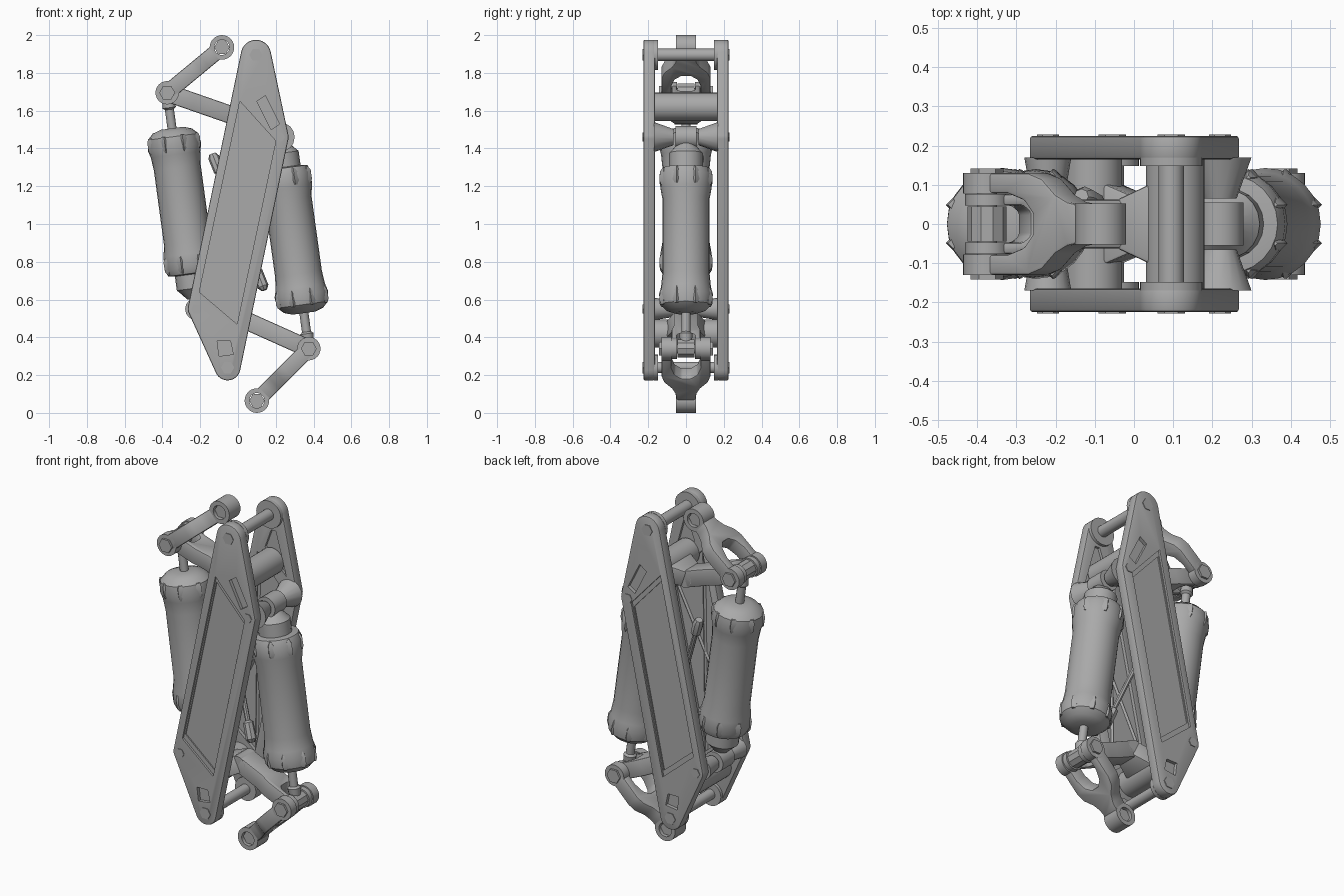
import bpy, bmesh, math
from mathutils import Vector, geometry

cube = bpy.data.objects.get("Cube")
if cube:
    bpy.data.objects.remove(cube)

grey = bpy.data.materials.new("plain_grey")
grey.use_nodes = True
GREY = (0.4, 0.4, 0.4, 1)
grey.diffuse_color = GREY
grey.node_tree.nodes["Principled BSDF"].inputs["Base Color"].default_value = GREY
Y = Vector((0, 1, 0))


def at(p, y=0.0):
    return Vector((p[0], y, p[1]))


def finish(name, bm, smooth=True):
    bmesh.ops.recalc_face_normals(bm, faces=bm.faces)
    mesh = bpy.data.meshes.new(name)
    bm.to_mesh(mesh)
    bm.free()
    mesh.materials.append(grey)
    ob = bpy.data.objects.new(name, mesh)
    bpy.context.collection.objects.link(ob)
    if smooth:
        smooth_angle(ob)
    return ob


def activate(ob):
    bpy.ops.object.select_all(action='DESELECT')
    ob.select_set(True)
    bpy.context.view_layer.objects.active = ob


def smooth_angle(ob):
    activate(ob)
    bpy.ops.object.shade_smooth_by_angle(angle=math.radians(35))


def apply(ob, kind, **settings):
    mod = ob.modifiers.new(kind, kind)
    for key, value in settings.items():
        setattr(mod, key, value)
    activate(ob)
    bpy.ops.object.modifier_apply(modifier=mod.name)


def prism(name, points, depth, smooth=True):
    """Extrude a planar loop of 3D points along a vector."""
    bm = bmesh.new()
    face = bm.faces.new([bm.verts.new(p) for p in points])
    new = bmesh.ops.extrude_face_region(bm, geom=[face])["geom"]
    bmesh.ops.translate(bm, vec=depth,
                        verts=[v for v in new if isinstance(v, bmesh.types.BMVert)])
    return finish(name, bm, smooth)


def lathe(name, a, b, profile, segs=20, ring=False):
    """Turn (distance, radius) pairs about the line from a to b."""
    axis = (b - a).normalized()
    side = Y if abs(axis.y) < 0.7 else Vector((1, 0, 0))
    side = (side - axis * side.dot(axis)).normalized()
    other = axis.cross(side)
    bm = bmesh.new()
    loops = []
    for d, r in profile:
        loops.append([bm.verts.new(a + axis * d + r * (
            side * math.cos(math.tau * i / segs) + other * math.sin(math.tau * i / segs)))
            for i in range(segs)])
    pairs = list(zip(loops, loops[1:]))
    if ring:
        pairs.append((loops[-1], loops[0]))
    else:
        bm.faces.new(loops[0])
        bm.faces.new(loops[-1])
    for lo, hi in pairs:
        for i in range(segs):
            j = (i + 1) % segs
            bm.faces.new((lo[i], lo[j], hi[j], hi[i]))
    return finish(name, bm)


def pin(name, p, r, y0, y1, segs=20, r1=None):
    return lathe(name, at(p, y0), at(p, y1), [(0, r), (abs(y1 - y0), r1 or r)], segs)


def bar(name, a, b, half_plan, thick, inner=()):
    """Flat arm from a to b; plan is (distance, half width), optionally forked."""
    a, b = at(a), at(b)
    u = (b - a).normalized()
    w = u.cross(Y) * thick
    plan = list(half_plan) + [(d, -h) for d, h in reversed(half_plan)]
    plan += list([(d, -h) for d, h in inner]) + [(d, h) for d, h in reversed(inner)]
    ob = prism(name, [a + u * d + Y * h - w / 2 for d, h in plan], w, False)
    apply(ob, 'BEVEL', width=0.008, segments=2, limit_method='ANGLE')
    smooth_angle(ob)
    return ob


def cut(ob, points, y, depth):
    cutter = prism("cutter", [at(p, y) for p in points], Y * depth, False)
    cutter.hide_render = True
    apply(ob, 'BOOLEAN', operation='DIFFERENCE', object=cutter, solver='EXACT')
    bpy.data.objects.remove(cutter)


def shrink(points, f):
    c = sum((Vector(p) for p in points), Vector((0, 0))) / len(points)
    return [c + (Vector(p) - c) * f for p in points]


# Side plates: rounded lozenge with recessed panels and slots
TOP, RIGHT, LOW, LEFT = (0.095, 1.895), (0.22, 1.46), (-0.055, 0.24), (-0.22, 0.55)
circles = [(TOP, 0.08), (RIGHT, 0.048), (LOW, 0.068), (LEFT, 0.046)]
cloud = [Vector((c[0] + r * math.cos(math.tau * i / 32), c[1] + r * math.sin(math.tau * i / 32)))
         for c, r in circles for i in range(32)]
outline = [cloud[i] for i in geometry.convex_hull_2d(cloud)]
panel = [(0.01, 1.65), (0.2, 1.44), (-0.005, 0.47), (-0.205, 0.64)]
slots = [[(0.1, 1.65), (0.145, 1.68), (0.22, 1.53), (0.175, 1.50)],
         [(-0.11, 0.38), (-0.04, 0.38), (-0.025, 0.31), (-0.1, 0.30)]]
gusset = [(0.1, 1.8), (0.13, 1.8), (0.2, 1.55), (0.06, 1.69)]

for s, label in ((-1, "front"), (1, "back")):
    plate = prism(label + "_plate", [at(p, s * 0.165) for p in outline], Y * s * 0.06, False)
    apply(plate, 'BEVEL', width=0.008, segments=2, limit_method='ANGLE', angle_limit=1)
    cut(plate, panel, s * 0.213, s * 0.05)
    cut(plate, shrink(panel, 0.94), s * 0.206, s * 0.05)
    cut(plate, panel, s * 0.185, -s * 0.05)
    cut(plate, gusset, s * 0.18, -s * 0.05)
    for slot in slots:
        cut(plate, slot, s * 0.205, s * 0.05)
    smooth_angle(plate)
    # Inner bosses, pivot cones and hex bolts
    for c, r in (circles[0], circles[2]):
        pin(label + "_end_boss", c, r, s * 0.17, s * 0.148, 28)
        pin(label + "_end_bolt", c, 0.035, s * 0.21, s * 0.229, 6)
    for c in (RIGHT, LEFT):
        pin(label + "_pivot_cone", c, 0.08 if c == RIGHT else 0.06, s * 0.17, s * 0.065, 16, 0.042)
        pin(label + "_corner_bolt", c, 0.028, s * 0.21, s * 0.229, 6)
    # Raised diagonal ribs on the inner panel
    for p, q in ((0, 2), (1, 3)):
        a, b = at(panel[p], s * 0.183), at(panel[q], s * 0.183)
        lathe(label + "_inner_rib", a, b, [(0, 0.01), ((b - a).length, 0.01)], 4)

pin("top_shaft", TOP, 0.033, -0.16, 0.16)
pin("bottom_shaft", LOW, 0.03, -0.16, 0.16)

# Two linkages, one at each end: yoke, link, shock absorber
linkages = {
    "upper": ((-0.085, 1.935), (-0.375, 1.695), (-0.03, 1.575), (0.105, 1.62), LEFT),
    "lower": ((0.1, 0.065), (0.375, 0.34), (0.04, 0.49), (-0.105, 0.42), RIGHT),
}
for label, (end, pivot, bend, hub, base) in linkages.items():
    # Forked yoke
    span = (at(end) - at(pivot)).length
    bar(label + "_yoke", pivot, end,
        [(0, 0.13), (0.17, 0.13), (0.215, 0.115), (0.26, 0.075), (0.3, 0.056), (span - 0.04, 0.05)],
        0.085, [(0, 0.078), (0.1, 0.078), (0.155, 0.06), (0.185, 0.025)])
    lathe(label + "_yoke_eye", at(end, -0.052), at(end, 0.052),
          [(0, 0.04), (0, 0.065), (0.104, 0.065), (0.104, 0.04)], 28, True)
    pin(label + "_yoke_pin", end, 0.041, -0.035, 0.035, 6)
    for s in (-1, 1):
        pin(label + "_yoke_boss", pivot, 0.062, s * 0.078, s * 0.13, 24)
        pin(label + "_pivot_bolt", pivot, 0.042, s * 0.12, s * 0.142, 6)
        pin(label + "_link_lug", pivot, 0.056, s * 0.047, s * 0.076, 24)
    pin(label + "_pivot_pin", pivot, 0.025, -0.12, 0.12, 12)

    # Link arm running to the cross tube between the plates
    reach = (at(bend) - at(pivot)).length
    bar(label + "_link_arm", pivot, bend,
        [(0, 0.076), (0.15, 0.076), (0.22, 0.062), (reach, 0.062)], 0.095,
        [(0, 0.047), (0.08, 0.047), (0.1, 0.03)])
    pin(label + "_link_elbow", bend, 0.047, -0.062, 0.062)
    run = (at(hub) - at(bend)).length
    bar(label + "_link_root", bend, hub, [(0, 0.062), (run * 0.6, 0.1), (run, 0.1)], 0.1)
    pin(label + "_cross_tube", hub, 0.075, -0.168, 0.168, 28)

    # Shock absorber
    a, b = at(pivot), at(base)
    axis = (b - a).normalized()
    lathe(label + "_shock_rod", a, b, [(0.03, 0.03), (0.08, 0.036), (0.09, 0.024), (0.23, 0.024)], 12)
    lathe(label + "_shock_body", a, b,
          [(0.19, 0.06), (0.205, 0.105), (0.235, 0.135), (0.29, 0.143), (0.33, 0.132),
           (0.4, 0.125), (0.8, 0.125), (0.86, 0.136), (0.93, 0.14), (0.965, 0.125), (0.97, 0.092)], 24)
    lathe(label + "_shock_neck", a, b, [(0.96, 0.09), (1.045, 0.09), (1.06, 0.075), (1.1, 0.04)], 20)
    pin(label + "_rod_eye", pivot, 0.05, -0.045, 0.045, 10)
    pin(label + "_base_eye", base, 0.06, -0.055, 0.055, 16)
    # Grip lugs around both ends of the body
    side = axis.cross(Y)
    for i in range(8):
        turn = math.tau * (i + 0.5) / 8
        out = Y * math.cos(turn) + side * math.sin(turn)
        for d, name in ((0.23, "rod_end"), (0.87, "base_end")):
            start = a + axis * d + out * 0.128
            lathe(label + "_" + name + "_lug", start, start + axis,
                  [(0, 0.014), (0.02, 0.022), (0.07, 0.02), (0.09, 0.006)], 4)

# Slim line with end fittings between the plates
a, b = Vector((-0.135, 0.07, 1.37)), Vector((0.14, -0.07, 0.65))
length = (b - a).length
lathe("slim_line", a, b, [(0, 0.02), (0.02, 0.03), (0.1, 0.028), (0.11, 0.014), (length - 0.12, 0.014),
                          (length - 0.11, 0.028), (length - 0.02, 0.03), (length, 0.015)], 8)
